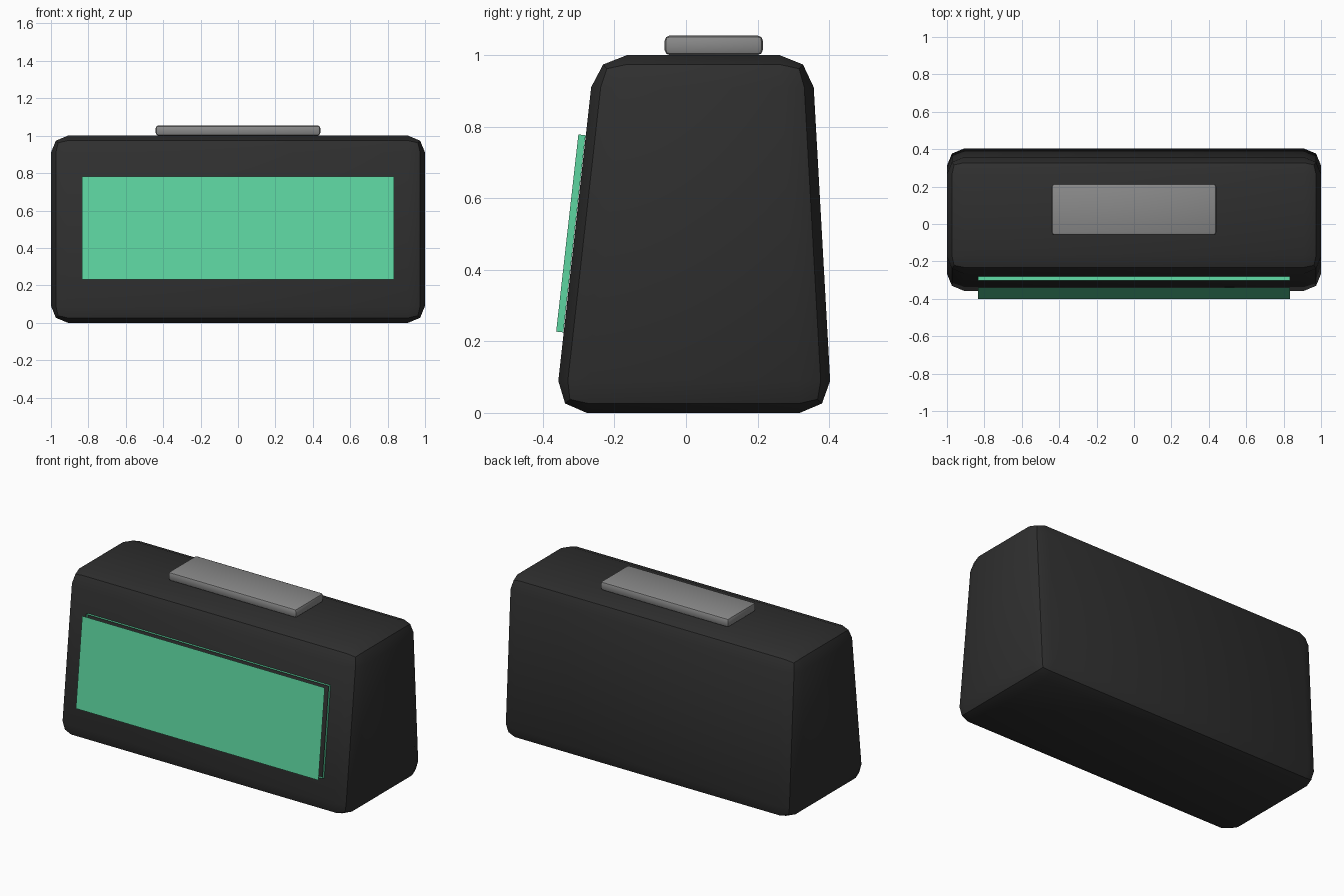
import bpy, bmesh, math
from mathutils import Vector

cube = bpy.data.objects.get("Cube")
if cube:
    bpy.data.objects.remove(cube, do_unlink=True)


def material(name, rgb):
    m = bpy.data.materials.new(name)
    m.use_nodes = True
    m.diffuse_color = (*rgb, 1)
    bsdf = next(n for n in m.node_tree.nodes if n.type == 'BSDF_PRINCIPLED')
    bsdf.inputs["Base Color"].default_value = (*rgb, 1)
    return m


black = material("black_plastic", (0.028, 0.028, 0.028))
grey = material("grey_plastic", (0.25, 0.25, 0.25))
green = material("mint_display", (0.11, 0.67, 0.355))


def add_object(name, bm, mat):
    mesh = bpy.data.meshes.new(name)
    bm.to_mesh(mesh)
    bm.free()
    mesh.materials.append(mat)
    ob = bpy.data.objects.new(name, mesh)
    bpy.context.collection.objects.link(ob)
    return ob


def rounded_prism(name, profile, half_width, bevel, mat):
    """Extrude a (y, z) profile along x, then round all its edges."""
    bm = bmesh.new()
    face = bm.faces.new([bm.verts.new((-half_width, y, z)) for y, z in profile])
    new = bmesh.ops.extrude_face_region(bm, geom=[face])["geom"]
    bmesh.ops.translate(bm, vec=(2 * half_width, 0, 0),
                        verts=[v for v in new if isinstance(v, bmesh.types.BMVert)])
    bmesh.ops.recalc_face_normals(bm, faces=bm.faces)
    ob = add_object(name, bm, mat)
    mod = ob.modifiers.new("rounded_edges", 'BEVEL')
    mod.width, mod.segments, mod.limit_method = bevel, 2, 'NONE'
    bpy.ops.object.select_all(action='DESELECT')
    bpy.context.view_layer.objects.active = ob
    ob.select_set(True)
    bpy.ops.object.modifier_apply(modifier=mod.name)
    bpy.ops.object.shade_smooth_by_angle(angle=math.radians(30))
    return ob


# Wedge-shaped case and the button on its top
rounded_prism("clock_case", [(-0.367, 0), (0.408, 0), (0.352, 1), (-0.255, 1)],
              1.0, 0.09, black)
rounded_prism("snooze_button", [(-0.06, 1), (0.215, 1), (0.215, 1.055), (-0.06, 1.055)],
              0.44, 0.015, grey)

# Sloping display: an open rim on the case and a thin sheet floating before it
top, bottom = Vector((0, -0.281, 0.776)), Vector((0, -0.343, 0.225))
slope = (top - bottom).normalized()
outward = Vector((0, -slope.z, slope.y))


def display_loop(bm, offset):
    return [bm.verts.new(p + outward * offset + Vector((x, 0, 0)))
            for p, x in ((bottom, -0.833), (bottom, 0.833), (top, 0.833), (top, -0.833))]


bm = bmesh.new()
back, front = display_loop(bm, 0), display_loop(bm, 0.02)
for i in range(4):
    j = (i + 1) % 4
    bm.faces.new((back[i], back[j], front[j], front[i]))
add_object("display_rim", bm, green)

bm = bmesh.new()
bm.faces.new(display_loop(bm, 0.058))
add_object("display_sheet", bm, green)
